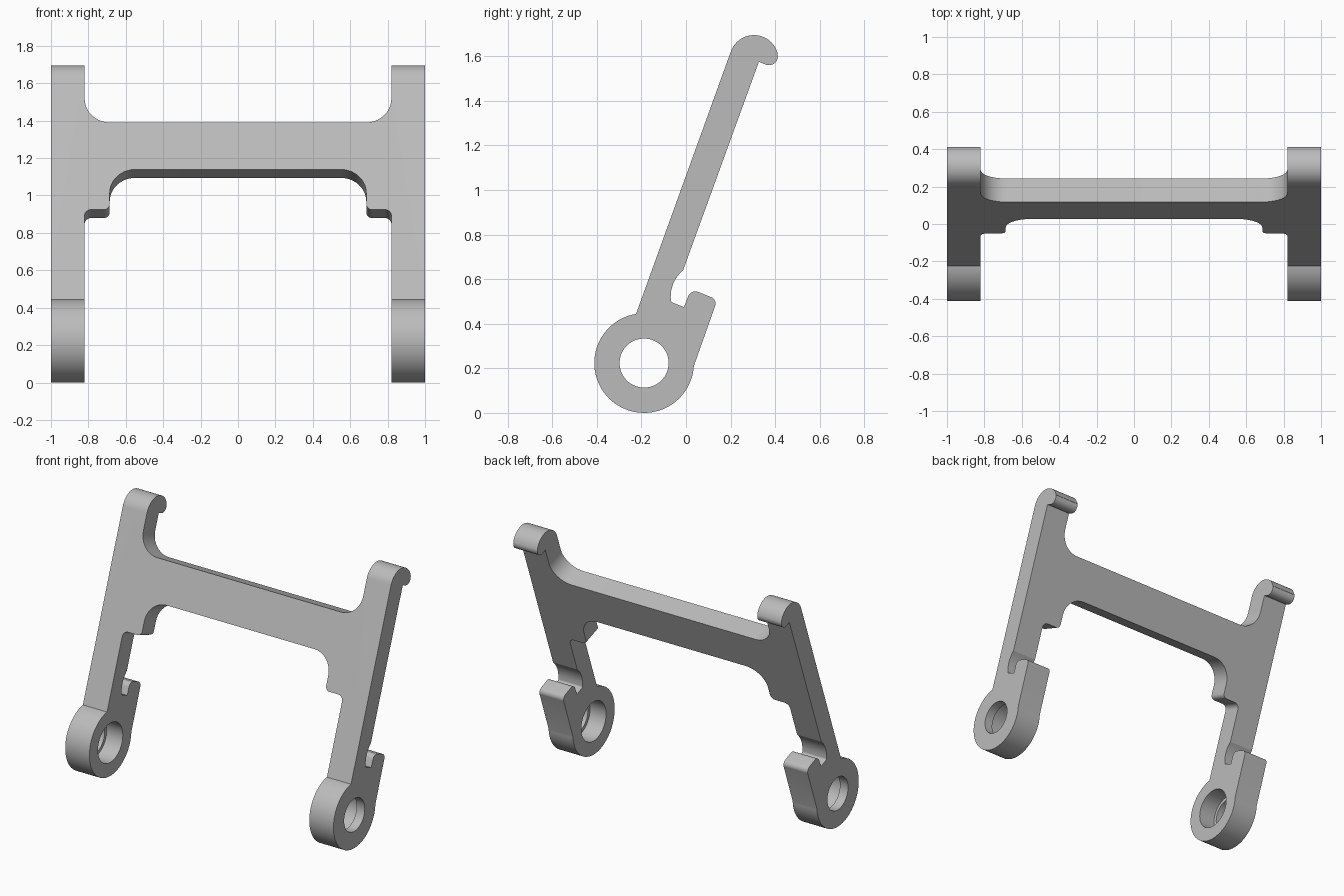
import bpy, bmesh
from math import sin, cos, tan, radians, pi
from mathutils import Vector

cube = bpy.data.objects.get("Cube")
if cube:
    bpy.data.objects.remove(cube, do_unlink=True)

TILT = radians(19.9)
FOOT = Vector((0, -0.224, 0.445))            # where the front face meets the ring
UP = Vector((0, sin(TILT), cos(TILT)))       # along the tilted arm
BACK = Vector((0, cos(TILT), -sin(TILT)))    # through the arm thickness
PIVOT = (-0.188, 0.2235)
INNER = 0.82                                 # inner face of the arms

grey = bpy.data.materials.new("satin grey")
grey.use_nodes = True
grey.diffuse_color = (0.5, 0.5, 0.5, 1)
grey.node_tree.nodes["Principled BSDF"].inputs["Base Color"].default_value = (0.5, 0.5, 0.5, 1)


def arc(centre, r, start, end, steps):
    angles = [radians(start + (end - start) * i / steps) for i in range(steps + 1)]
    return [(centre[0] + r * cos(a), centre[1] + r * sin(a)) for a in angles]


def rounded(corners, steps=10):
    """Polyline of (u, v, radius) corners, each with radius > 0 filleted."""
    out = []
    for i, (u, v, r) in enumerate(corners):
        p = Vector((u, v))
        if r == 0:
            out.append((u, v))
            continue
        a = (Vector(corners[i - 1][:2]) - p).normalized()
        b = (Vector(corners[(i + 1) % len(corners)][:2]) - p).normalized()
        half = a.angle(b) / 2
        centre = p + (a + b).normalized() * (r / sin(half))
        start = p + a * (r / tan(half)) - centre
        end = p + b * (r / tan(half)) - centre
        sweep = start.angle(end)
        for k in range(steps + 1):
            t = k / steps
            q = (start * sin((1 - t) * sweep) + end * sin(t * sweep)) / sin(sweep)
            out.append(tuple(centre + q))
    return out


def prism(name, points, sweep):
    """Solid made by sweeping a flat outline of 3D points."""
    bm = bmesh.new()
    face = bm.faces.new([bm.verts.new(p) for p in points])
    new = bmesh.ops.extrude_face_region(bm, geom=[face])["geom"]
    bmesh.ops.translate(bm, vec=sweep, verts=[g for g in new if isinstance(g, bmesh.types.BMVert)])
    bmesh.ops.recalc_face_normals(bm, faces=bm.faces)
    mesh = bpy.data.meshes.new(name)
    bm.to_mesh(mesh)
    bm.free()
    mesh.materials.append(grey)
    obj = bpy.data.objects.new(name, mesh)
    bpy.context.collection.objects.link(obj)
    return obj


def across(name, outline, half_width):
    """Side outline (y, z) swept symmetrically across x."""
    return prism(name, [(-half_width, y, z) for y, z in outline], Vector((2 * half_width, 0, 0)))


def face_cutter(name, half):
    """Mirrored outline of (x, front-face height, radius), swept through the arm."""
    whole = half + [(-x, z, r) for x, z, r in reversed(half)]
    flat = rounded([(x, (z - FOOT.z) / cos(TILT), r) for x, z, r in whole])
    return prism(name, [FOOT + Vector((x, 0, 0)) + UP * s - BACK for x, s in flat], BACK * 2.5)


# Side outline: pivot ring, rear tab with notch, arm back, hooked tip
side = arc(PIVOT, 0.2235, 99.3, 356.5, 64)
notch = rounded([
    (0.035, 0.21, 0),
    (0.141, 0.508, 0.032),
    (0.022, 0.556, 0.035),
    (-0.009, 0.474, 0),
    (-0.068, 0.498, 0.012),
    (-0.07, 0.585, 0.15),
    (-0.013, 0.64, 0),
    (0.327, 1.575, 0),
])
side += notch[1:]
side += arc((0.372, 1.6), 0.04, 250, 373, 14)
side += arc((0.305, 1.585), 0.11, 13, 160, 28)
bracket = across("bracket", side, 1.0)

# Openings between the arms, above and below the crossbar
upper = face_cutter("upper_opening_cutter", [(INNER, 2.4, 0), (INNER, 1.39, 0.135)])
lower = face_cutter("lower_opening_cutter", [
    (INNER, -0.9, 0),
    (INNER, 0.925, 0.036),
    (0.686, 0.925, 0.03),
    (0.686, 1.139, 0.135),
])

# Pivot holes, wider from the inner side of each arm
bore = across("bore_cutter", arc(PIVOT, 0.11, 0, 354.375, 63), 1.2)
counterbore = across("counterbore_cutter", arc(PIVOT, 0.132, 0, 354.375, 63), INNER + 0.12)

for cutter in (upper, lower, counterbore, bore):
    mod = bracket.modifiers.new(cutter.name, "BOOLEAN")
    mod.operation = "DIFFERENCE"
    mod.solver = "EXACT"
    mod.object = cutter
    cutter.hide_render = True

# Apply the cuts, then drop the cutters
bpy.context.view_layer.objects.active = bracket
bracket.select_set(True)
for mod in list(bracket.modifiers):
    bpy.ops.object.modifier_apply(modifier=mod.name)
for cutter in (upper, lower, counterbore, bore):
    bpy.data.objects.remove(cutter, do_unlink=True)

bpy.ops.object.select_all(action="DESELECT")
bracket.select_set(True)
bpy.ops.object.shade_smooth_by_angle(angle=radians(25))
